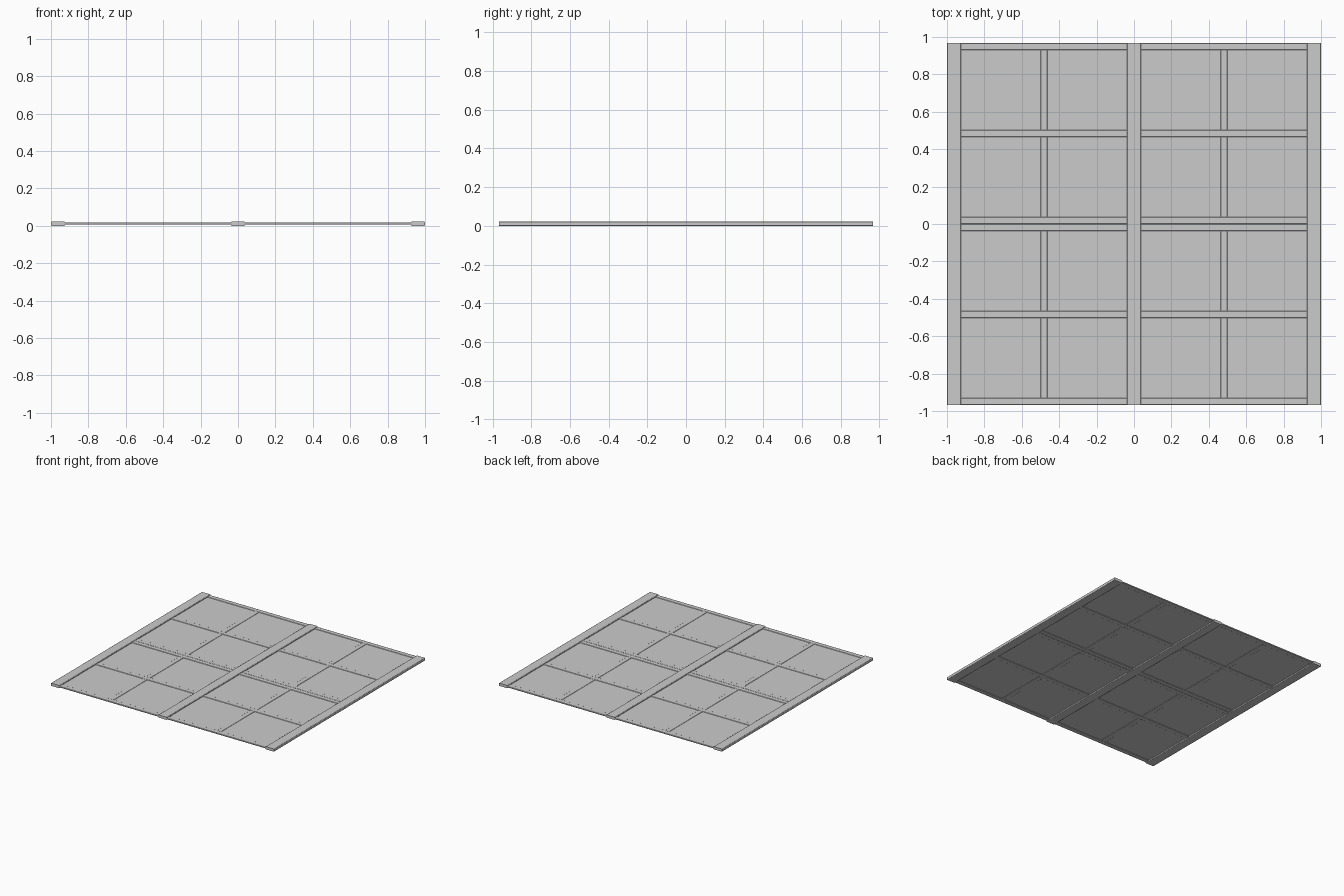
import bpy

if "Cube" in bpy.data.objects:
    bpy.data.objects.remove(bpy.data.objects["Cube"])

Y = 0.967      # half length
RAIL = 0.075   # main rail width
BAR = 0.037    # thin bar width
ZC = 0.011     # mid height


def box(name, x0, x1, y0, y1, h, bevel=0.0):
    bpy.ops.mesh.primitive_cube_add(size=1, location=((x0 + x1) / 2, (y0 + y1) / 2, ZC))
    o = bpy.context.object
    o.name = name
    o.scale = (x1 - x0, y1 - y0, h)
    bpy.ops.object.transform_apply(location=False, rotation=False, scale=True)
    if bevel:
        # round only the long edges, leaving the ends square
        axis = 0 if x1 - x0 > y1 - y0 else 1
        att = o.data.attributes.new("bevel_weight_edge", 'FLOAT', 'EDGE')
        for e in o.data.edges:
            a, b = (o.data.vertices[i].co for i in e.vertices)
            att.data[e.index].value = 1.0 if abs(a[axis] - b[axis]) > 0.1 else 0.0
        m = o.modifiers.new("bevel", 'BEVEL')
        m.width, m.segments, m.limit_method = bevel, 2, 'WEIGHT'
        bpy.ops.object.shade_smooth_by_angle()
    return o


# three long rails
for name, x in (("left_rail", -1 + RAIL / 2), ("centre_rail", 0), ("right_rail", 1 - RAIL / 2)):
    box(name, x - RAIL / 2, x + RAIL / 2, -Y, Y, 0.022, 0.003)

inner, outer = RAIL / 2, 1 - RAIL
mid = (inner + outer) / 2
for sx, side in ((-1, "left"), (1, "right")):
    xa, xb = sorted((sx * inner, sx * outer))
    for sy, end in ((-1, "front"), (1, "back")):
        # thin pane filling this quarter
        ya, yb = sorted((0, sy * Y))
        box(f"{side}_{end}_pane", xa, xb, ya + 0.01, yb - 0.01, 0.003)
        # cross bars: inner edge, middle, outer edge
        centres = (BAR / 2, Y / 2, Y - BAR / 2)
        for c in centres:
            box(f"{side}_{end}_cross_bar", xa, xb, sy * c - BAR / 2, sy * c + BAR / 2, 0.011, 0.003)
        # upright dividers between cross bars
        for c0, c1 in zip(centres, centres[1:]):
            y0, y1 = sorted((sy * (c0 + BAR / 2), sy * (c1 - BAR / 2)))
            box(f"{side}_{end}_divider", sx * mid - BAR / 2, sx * mid + BAR / 2, y0, y1, 0.009, 0.002)
